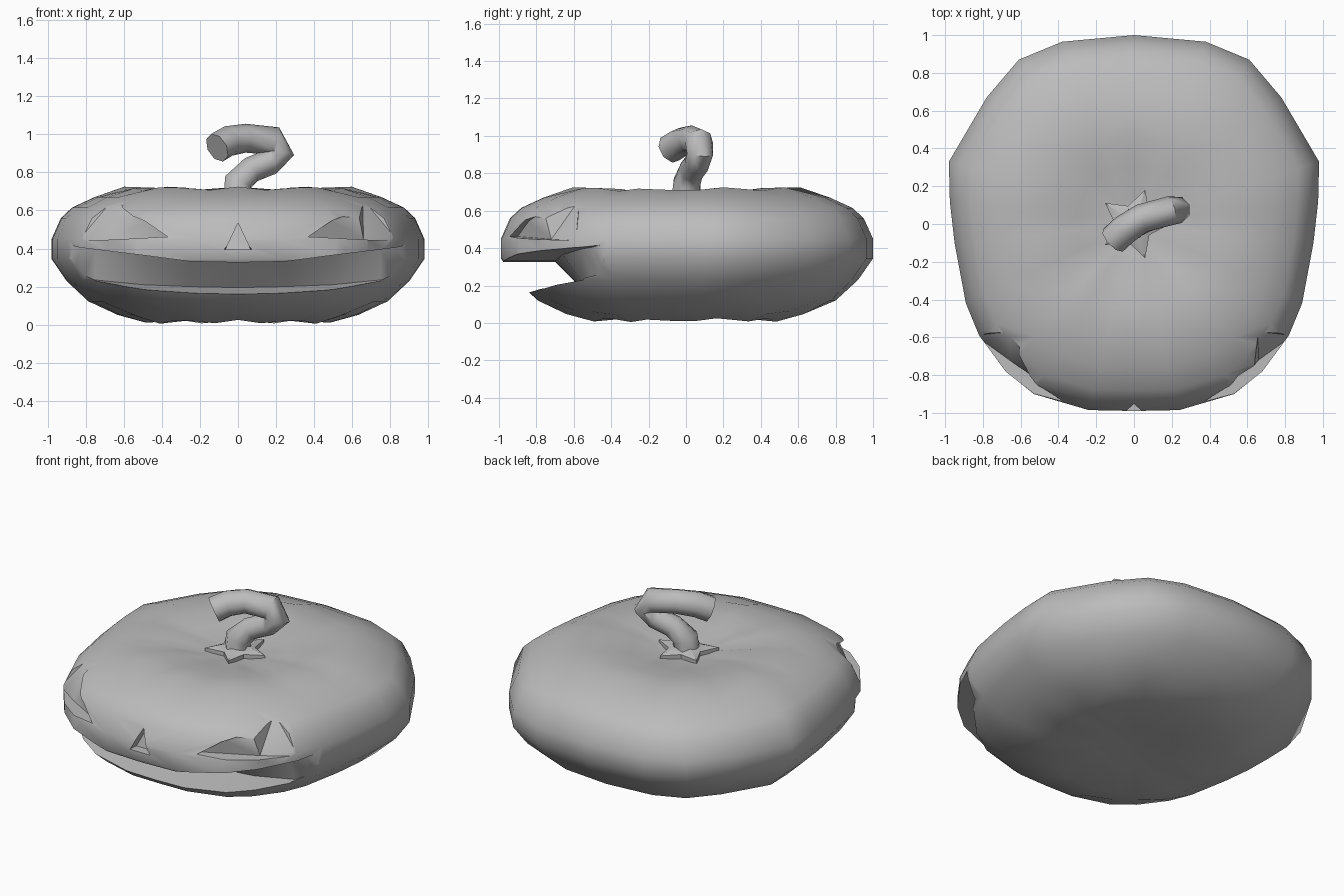
import bpy, bmesh, math
from mathutils import Vector

if "Cube" in bpy.data.objects:
    bpy.data.objects.remove(bpy.data.objects["Cube"], do_unlink=True)

grey = bpy.data.materials.new("plain grey")
grey.use_nodes = True
COLOUR = (0.5, 0.5, 0.5, 1)
grey.diffuse_color = COLOUR
grey.node_tree.nodes["Principled BSDF"].inputs["Base Color"].default_value = COLOUR


def finish(name, bm):
    bmesh.ops.recalc_face_normals(bm, faces=bm.faces[:])
    mesh = bpy.data.meshes.new(name)
    bm.to_mesh(mesh)
    bm.free()
    obj = bpy.data.objects.new(name, mesh)
    bpy.context.collection.objects.link(obj)
    mesh.materials.append(grey)
    return obj


def smooth(obj, degrees):
    bpy.ops.object.select_all(action='DESELECT')
    obj.select_set(True)
    bpy.context.view_layer.objects.active = obj
    bpy.ops.object.shade_smooth_by_angle(angle=math.radians(degrees))


def loft(name, rings):
    """Closed solid through rings that all have the same number of points."""
    bm = bmesh.new()
    rows = [[bm.verts.new(p) for p in ring] for ring in rings]
    n = len(rows[0])
    for a, b in zip(rows, rows[1:]):
        for i in range(n):
            j = (i + 1) % n
            bm.faces.new((a[i], a[j], b[j], b[i]))
    bm.faces.new(rows[0])
    bm.faces.new(rows[-1])
    bmesh.ops.triangulate(bm, faces=[f for f in bm.faces if len(f.verts) > 3])
    return finish(name, bm)


# Squashed body: one plan outline, scaled at each height, with shallow ribs
half = [(0, -.99), (.24, -.985), (.53, -.90), (.68, -.78), (.82, -.59), (.89, -.42),
        (.95, -.1), (.975, .12), (.98, .33), (.78, .67), (.61, .87), (.38, .965), (0, 1)]
outline = half + [(-x, y) for x, y in half[-2:0:-1]]
levels = [(.02, .04), (.22, .035), (.5, .015), (.65, .055), (.8, .12), (.92, .23),
          (1, .345), (1, .45), (.95, .56), (.89, .615), (.77, .67), (.61, .715),
          (.45, .71), (.3, .69), (.14, .66), (.02, .655)]
rings = []
for s, z in levels:
    ring = []
    for x, y in outline:
        rib = -.01 * math.cos(10 * math.atan2(y, x)) if .25 < s < .7 else 0
        ring.append((x * s, y * s, z + rib))
    rings.append(ring)
body = loft("body", rings)

# Mouth cutter: x, top z, bottom z, back y at top, back y at bottom
mouth_half = [(.01, .327, .16, -.70, -.57), (.25, .332, .165, -.70, -.57),
              (.5, .365, .175, -.66, -.55), (.75, .395, .20, -.56, -.50),
              (.83, .405, .27, -.50, -.46), (.91, .425, .39, -.43, -.43)]
stations = [(-m[0],) + m[1:] for m in mouth_half[::-1]] + mouth_half
cutters = [loft("mouth_cutter", [
    [(x, -1.3, top), (x, yt, top), (x, yb, bot + .035 * (x * x < .6)), (x, -.84, bot), (x, -1.3, bot)]
    for x, top, bot, yt, yb in stations])]

# Eye cutters: x, z and depth of each outline corner
eye = [(.37, .462, -.90), (.49, .545, -.84), (.63, .60, -.76), (.655, .66, -.57),
       (.84, .585, -.57), (.84, .44, -.59), (.66, .447, -.72)]
for side, label in ((1, "left"), (-1, "right")):
    cutters.append(loft(label + "_eye_cutter", [
        [(side * x, -1.3, z) for x, z, y in eye],
        [(side * x, y, z) for x, z, y in eye]]))

# Nose cutter
nose = [(-.11, .395, -.93), (.11, .395, -.93), (0, .535, -.90)]
cutters.append(loft("nose_cutter", [[(x, -1.3, z) for x, z, y in nose],
                                    [(x * .6, y, z) for x, z, y in nose]]))

# Carve the face
for c in cutters:
    c.hide_render = True
    mod = body.modifiers.new(c.name, 'BOOLEAN')
    mod.operation = 'DIFFERENCE'
    mod.solver = 'EXACT'
    mod.object = c
bpy.context.view_layer.update()
carved = bpy.data.meshes.new_from_object(
    body.evaluated_get(bpy.context.evaluated_depsgraph_get()))
body.modifiers.clear()
body.data = carved
for c in cutters:
    bpy.data.objects.remove(c, do_unlink=True)
smooth(body, 38)

# Star-shaped leaf under the stem
star = []
for k in range(10):
    r = .19 if k % 2 == 0 else .10
    a = math.radians(72 + 36 * k)
    star.append((r * math.cos(a), r * math.sin(a)))
leaf = loft("stem_leaf", [[(x, y, .655) for x, y in star],
                          [(x, y, .685) for x, y in star],
                          [(x * .4, y * .4, .71) for x, y in star]])
smooth(leaf, 40)

# Curled stem: swept octagon along a hooked path
path = [((0, 0, .64), .085), ((0, .005, .75), .078), ((.07, .03, .815), .07),
        ((.17, .06, .855), .07), ((.225, .075, .905), .075), ((.19, .07, .965), .077),
        ((.04, .03, .98), .076), ((-.05, -.03, .965), .08), ((-.11, -.085, .93), .08)]
pts = [Vector(p) for p, r in path]
side_axis = Vector((-.36, .93, 0)).normalized()
rings = []
for i, (p, r) in enumerate(path):
    t = (pts[min(i + 1, len(pts) - 1)] - pts[max(i - 1, 0)]).normalized()
    u = (side_axis - t * side_axis.dot(t)).normalized()
    v = t.cross(u)
    rings.append([pts[i] + r * (u * math.cos(a) + v * math.sin(a))
                  for a in (math.tau * k / 8 for k in range(8))])
stem = loft("stem", rings)
smooth(stem, 50)
